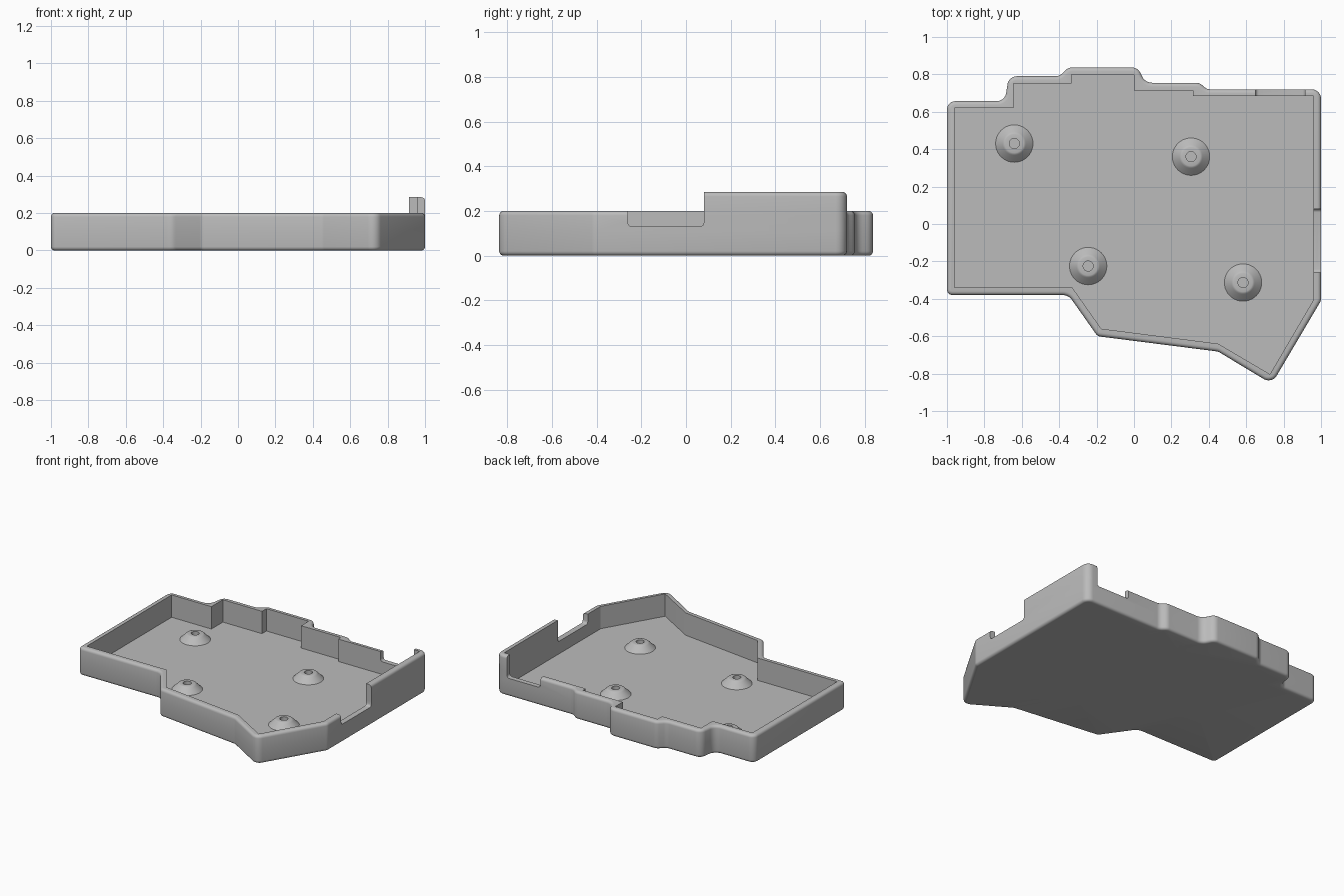
import bpy, bmesh, math
from mathutils import Vector, Matrix

if "Cube" in bpy.data.objects:
    bpy.data.objects.remove(bpy.data.objects["Cube"])

grey = bpy.data.materials.new("plain grey")
grey.diffuse_color = (0.5, 0.5, 0.5, 1)
grey.use_nodes = True
grey.node_tree.nodes["Principled BSDF"].inputs["Base Color"].default_value = (0.5, 0.5, 0.5, 1)

FLOOR, LOW, RIM, TALL = 0.04, 0.13, 0.2, 0.285
EDGE = 0.02

# Outer outline: x, y, corner radius (counter-clockwise)
OUTER = [(-1, -.38, .03), (-.35, -.38, .06), (-.195, -.6, .04), (.45, -.682, .05),
         (.737, -.855, .05), (1, -.41, .05), (1, .72, .05), (.39, .72, .05),
         (.35, .755, .05), (.06, .755, .06), (.02, .837, .05), (-.35, .837, .05),
         (-.4, .79, .05), (-.67, .79, .05), (-.69, .657, .05), (-1, .657, .045)]
# Cavity outline with sharp corners
INNER = [(-.96, -.34), (-.33, -.34), (-.175, -.56), (.45, -.64), (.727, -.803),
         (.96, -.405), (.96, .685), (.315, .685), (.315, .715), (0, .715), (0, .8),
         (-.335, .8), (-.335, .75), (-.645, .75), (-.645, .62), (-.96, .62)]


def fillet(points, steps=6):
    """Replace each corner with a circular arc."""
    out = []
    for i, (x, y, r) in enumerate(points):
        p = Vector((x, y))
        a = p - Vector(points[i - 1][:2])
        b = Vector(points[(i + 1) % len(points)][:2]) - p
        turn = math.atan2(a.x * b.y - a.y * b.x, a.dot(b))
        t = math.tan(abs(turn) / 2)
        d = min(r * t, 0.47 * a.length, 0.47 * b.length)
        a.normalize()
        start = p - a * d
        side = Vector((-a.y, a.x)) * math.copysign(d / t, turn)
        centre = start + side
        for k in range(steps + 1):
            out.append(centre + Matrix.Rotation(turn * k / steps, 2) @ -side)
    return out


def inset(loop, dist):
    out = []
    for i, p in enumerate(loop):
        a = (p - loop[i - 1]).normalized()
        b = (loop[(i + 1) % len(loop)] - p).normalized()
        na, nb = Vector((-a.y, a.x)), Vector((-b.y, b.x))
        out.append(p + (na + nb) * (dist / (1 + na.dot(nb))))
    return out


def make_object(name, bm):
    bmesh.ops.recalc_face_normals(bm, faces=bm.faces)
    mesh = bpy.data.meshes.new(name)
    bm.to_mesh(mesh)
    bm.free()
    mesh.materials.append(grey)
    obj = bpy.data.objects.new(name, mesh)
    bpy.context.collection.objects.link(obj)
    return obj


def loft(name, layers):
    """Skin a stack of (outline, height) layers into a closed solid."""
    bm = bmesh.new()
    rings = [[bm.verts.new((p[0], p[1], z)) for p in loop] for loop, z in layers]
    n = len(rings[0])
    for lower, upper in zip(rings, rings[1:]):
        for i in range(n):
            j = (i + 1) % n
            bm.faces.new((lower[i], lower[j], upper[j], upper[i]))
    bm.faces.new(rings[0][::-1])
    bm.faces.new(rings[-1])
    return make_object(name, bm)


outline = fillet(OUTER)


def rounded_slab(name, height):
    arc = [k * math.pi / 8 for k in range(5)]
    layers = [(inset(outline, EDGE * (1 - math.sin(a))), EDGE * (1 - math.cos(a))) for a in arc]
    layers += [(inset(outline, EDGE * (1 - math.cos(a))), height - EDGE * (1 - math.sin(a)))
               for a in arc]
    return loft(name, layers)


def box(name, low, high, axis):
    """Box whose edges along one axis are rounded."""
    bm = bmesh.new()
    bmesh.ops.create_cube(bm, size=1)
    for v in bm.verts:
        v.co = [(h + l) / 2 + c * (h - l) for l, h, c in zip(low, high, v.co)]
    edges = [e for e in bm.edges
             if abs((e.verts[0].co - e.verts[1].co).normalized()[axis]) > 0.9]
    bmesh.ops.bevel(bm, geom=edges, offset=0.018, segments=4, profile=0.5, affect='EDGES')
    return make_object(name, bm)


def boolean(target, other, operation):
    mod = target.modifiers.new("boolean", 'BOOLEAN')
    mod.operation, mod.solver, mod.object = operation, 'EXACT', other
    bpy.context.view_layer.objects.active = target
    bpy.ops.object.modifier_apply(modifier=mod.name)
    bpy.data.objects.remove(other)


# Tray: low slab, normal rim with two notches, and the raised side wall
tray = rounded_slab("tray", LOW)
rim = rounded_slab("rim", RIM)
boolean(rim, box("side_notch", (.85, -.26, LOW), (1.1, .08, .4), 0), 'DIFFERENCE')
boolean(rim, box("back_notch", (.65, .6, LOW), (.915, .9, .4), 1), 'DIFFERENCE')
raised = rounded_slab("raised_wall", TALL)
boolean(raised, box("raised_zone", (.915, .08, .15), (1.1, .9, .4), 0), 'INTERSECT')
boolean(tray, rim, 'UNION')
boolean(tray, raised, 'UNION')
boolean(tray, loft("cavity", [(INNER, FLOOR), (INNER, .5)]), 'DIFFERENCE')


# Conical screw posts with open holes
def screw_post(name, x, y, sides=40):
    profile = [(.1, .035), (.1, FLOOR), (.062, .077), (.056, .082), (.05, .084),
               (.027, .084), (.027, .035)]
    bm = bmesh.new()
    rings = [[bm.verts.new((x + r * math.cos(math.tau * i / sides),
                            y + r * math.sin(math.tau * i / sides), z))
              for i in range(sides)] for r, z in profile]
    for a, b in zip(rings, rings[1:] + rings[:1]):
        for i in range(sides):
            j = (i + 1) % sides
            bm.faces.new((a[i], a[j], b[j], b[i]))
    return make_object(name, bm)


parts = [tray]
for i, (x, y) in enumerate([(-.64, .43), (.305, .36), (-.245, -.225), (.583, -.313)]):
    parts.append(screw_post(f"screw_post_{i + 1}", x, y))

bpy.ops.object.select_all(action='DESELECT')
for obj in parts:
    obj.select_set(True)
bpy.context.view_layer.objects.active = tray
bpy.ops.object.shade_smooth_by_angle(angle=math.radians(30))
